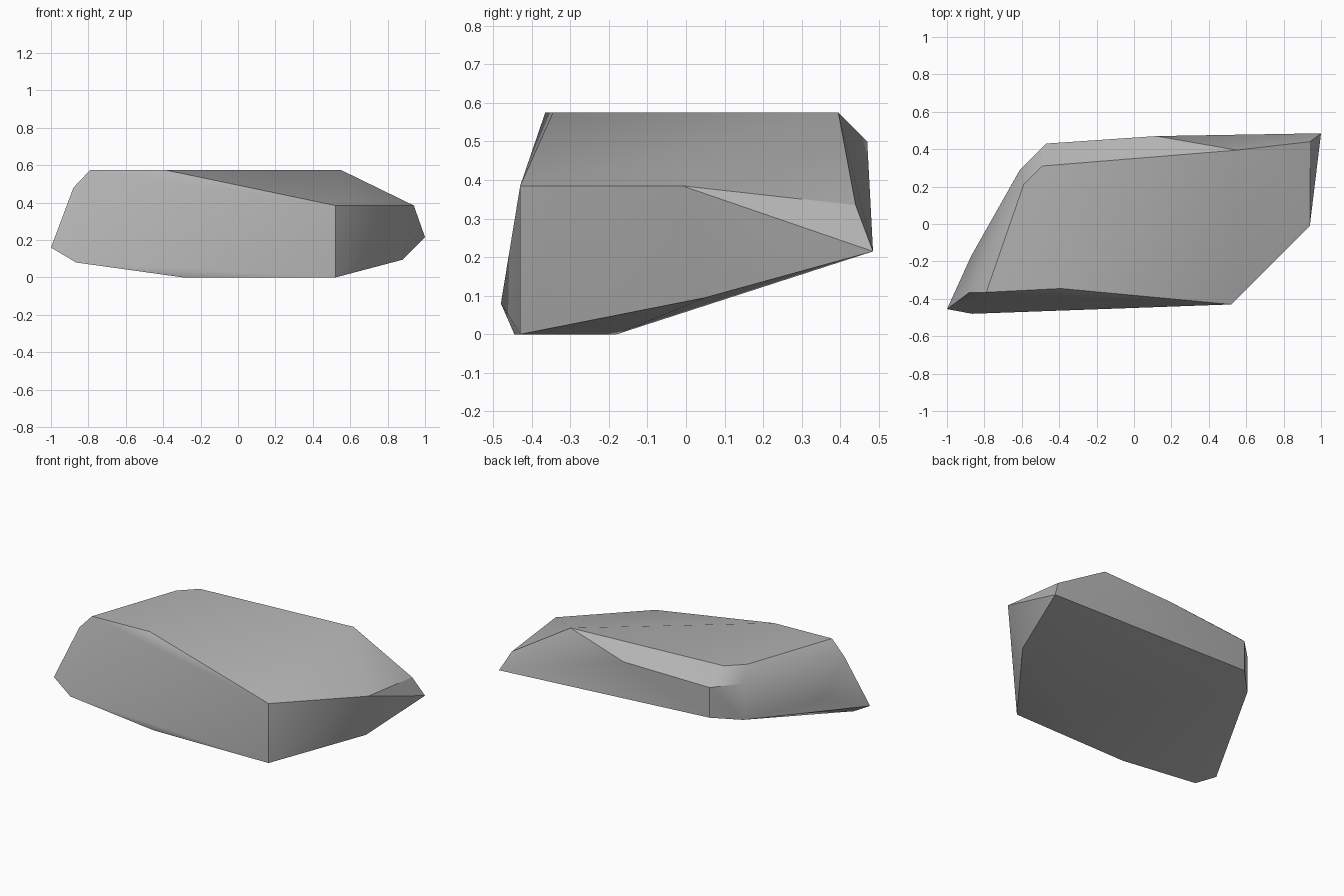
import bpy
import bmesh
import math

# Remove the default cube
default_cube = bpy.data.objects.get("Cube")
if default_cube:
    bpy.data.objects.remove(default_cube, do_unlink=True)


def flat_material(name, colour):
    material = bpy.data.materials.new(name)
    material.use_nodes = True
    material.diffuse_color = colour
    shader = material.node_tree.nodes["Principled BSDF"]
    shader.inputs["Base Color"].default_value = colour
    shader.inputs["Roughness"].default_value = 0.9
    return material


def hull_object(name, corners, material, crease_angle):
    """Wrap a tight convex skin around the corner points."""
    mesh = bpy.data.meshes.new(name)
    bm = bmesh.new()
    for corner in corners:
        bm.verts.new(corner)
    hull = bmesh.ops.convex_hull(bm, input=bm.verts[:])
    spare = [item for item in set(hull["geom_interior"] + hull["geom_unused"])
             if isinstance(item, bmesh.types.BMVert) and not item.link_faces]
    bmesh.ops.delete(bm, geom=spare, context="VERTS")
    bmesh.ops.recalc_face_normals(bm, faces=bm.faces[:])
    bm.to_mesh(mesh)
    bm.free()
    mesh.materials.append(material)
    obj = bpy.data.objects.new(name, mesh)
    bpy.context.collection.objects.link(obj)
    bpy.ops.object.select_all(action="DESELECT")
    obj.select_set(True)
    bpy.context.view_layer.objects.active = obj
    bpy.ops.object.shade_smooth_by_angle(angle=math.radians(crease_angle))
    return obj


# Flat plateau and resting foot, each at one height
plateau_height = 0.575
plateau = [(-0.79, -0.365), (-0.39, -0.345), (0.55, 0.395),
           (-0.49, 0.31), (-0.59, 0.21)]
foot = [(0.52, -0.43), (-0.29, -0.445), (0.3, -0.18)]

# Chipped shoulder below the plateau
shoulder = [(0.52, -0.43, 0.385), (0.94, -0.01, 0.385), (0.94, 0.44, 0.335),
            (0.12, 0.47, 0.5), (-0.47, 0.43, 0.475), (-0.61, 0.29, 0.485),
            (-0.88, -0.365, 0.48)]

# Sloping lower rim, lifted towards the back
lower_rim = [(1, 0.485, 0.215), (0.88, 0.05, 0.095), (-0.47, 0.43, 0.28),
             (-0.61, 0.29, 0.25), (-0.87, -0.17, 0.28),
             (-1, -0.455, 0.16), (-0.865, -0.48, 0.08)]

corners = [(x, y, plateau_height) for x, y in plateau]
corners += [(x, y, 0) for x, y in foot]
corners += shoulder + lower_rim

stone_grey = flat_material("stone grey", (0.45, 0.45, 0.45, 1))
hull_object("rock", corners, stone_grey, 30)
